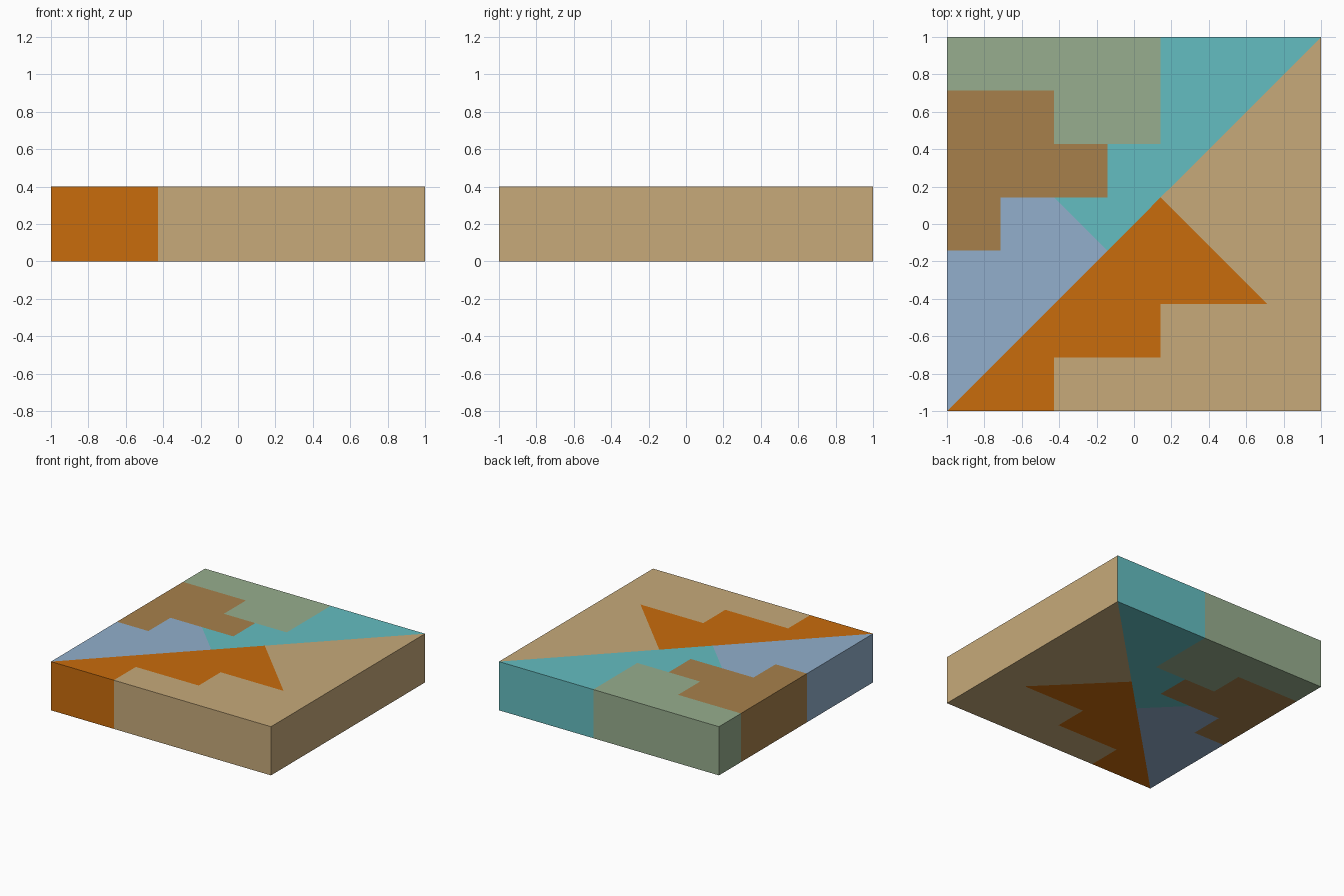
import bpy
import bmesh

if "Cube" in bpy.data.objects:
    bpy.data.objects.remove(bpy.data.objects["Cube"])

UNITS = 7          # the square tray is laid out on a 7 x 7 grid
CELL = 2 / UNITS
HEIGHT = 0.4


def linear(c):
    c /= 255
    return c / 12.92 if c <= 0.04045 else ((c + 0.055) / 1.055) ** 2.4


def make_piece(name, colour_name, rgb, outline):
    """Extrude a counter-clockwise grid outline into a solid puzzle piece."""
    bm = bmesh.new()
    verts = [bm.verts.new((x * CELL - 1, y * CELL - 1, 0)) for x, y in outline]
    base = bm.faces.new(verts)
    top = bmesh.ops.extrude_face_region(bm, geom=[base], use_keep_orig=True)
    moved = [g for g in top["geom"] if isinstance(g, bmesh.types.BMVert)]
    bmesh.ops.translate(bm, verts=moved, vec=(0, 0, HEIGHT))
    bmesh.ops.recalc_face_normals(bm, faces=bm.faces)
    mesh = bpy.data.meshes.new(name)
    bm.to_mesh(mesh)
    bm.free()
    mat = bpy.data.materials.new(colour_name)
    mat.diffuse_color = (*[linear(c) for c in rgb], 1)
    mat.use_nodes = True
    mat.node_tree.nodes["Principled BSDF"].inputs["Base Color"].default_value = mat.diffuse_color
    mesh.materials.append(mat)
    bpy.context.collection.objects.link(bpy.data.objects.new(name, mesh))


# Front-right half, below the diagonal
make_piece("right_corner_piece", "tan", (199, 170, 122),
           [(2, 0), (7, 0), (7, 7), (4, 4), (6, 2), (4, 2), (4, 1), (2, 1)])
make_piece("stepped_arrow_piece", "orange", (201, 108, 12),
           [(0, 0), (2, 0), (2, 1), (4, 1), (4, 2), (6, 2), (4, 4)])

# Back-left half, above the diagonal
make_piece("left_wedge_piece", "light blue", (146, 175, 204),
           [(0, 0), (3, 3), (2, 4), (1, 4), (1, 3), (0, 3)])
make_piece("left_stepped_piece", "brown", (167, 128, 75),
           [(0, 3), (1, 3), (1, 4), (3, 4), (3, 5), (2, 5), (2, 6), (0, 6)])
make_piece("back_corner_piece", "sage green", (151, 174, 142),
           [(0, 6), (2, 6), (2, 5), (4, 5), (4, 7), (0, 7)])
make_piece("back_wedge_piece", "teal", (100, 189, 193),
           [(3, 3), (7, 7), (4, 7), (4, 5), (3, 5), (3, 4), (2, 4)])
